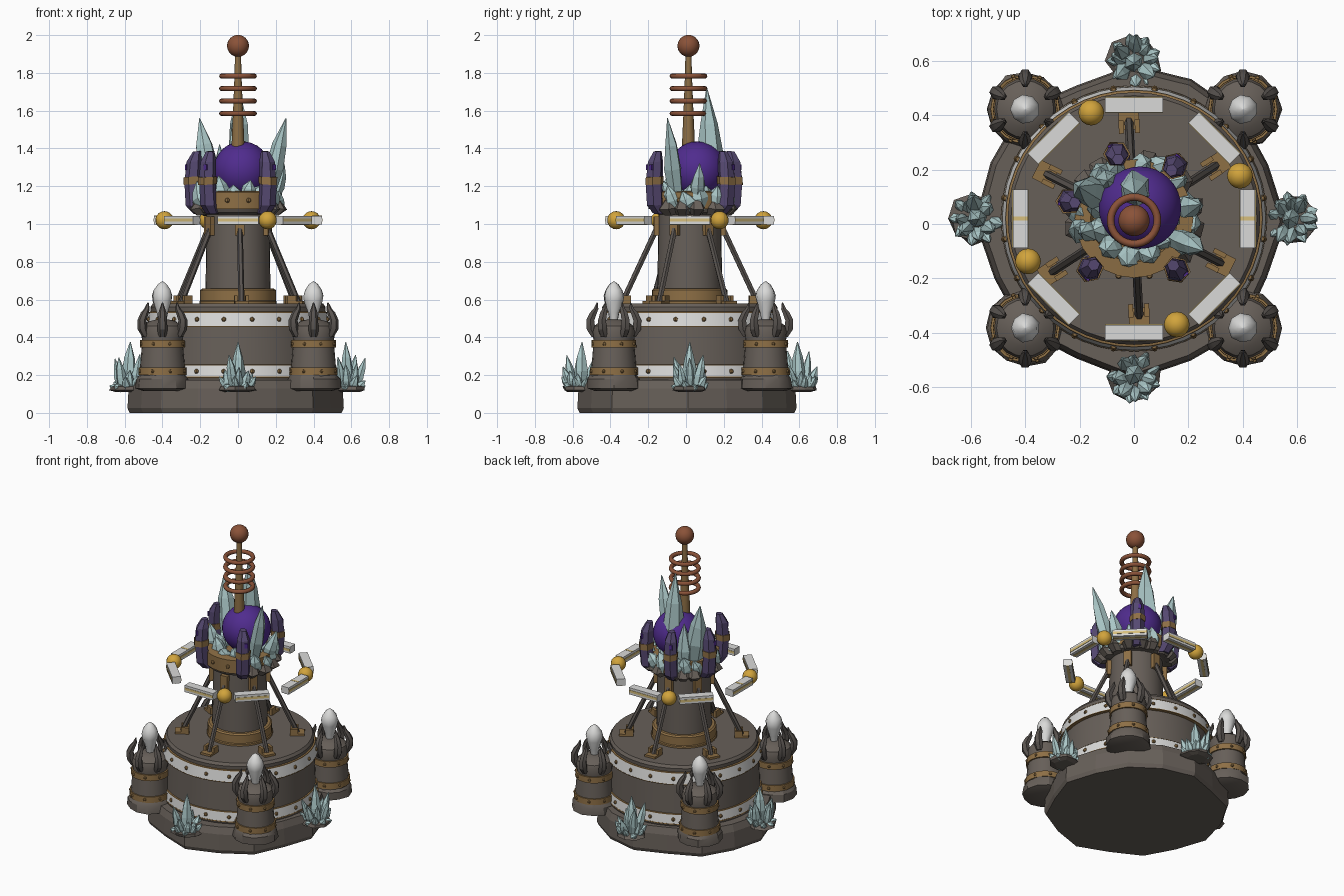
import bpy, bmesh, random
from math import sin, cos, pi, radians
from mathutils import Vector, Matrix

random.seed(4)
if "Cube" in bpy.data.objects:
    bpy.data.objects.remove(bpy.data.objects["Cube"])

COLOURS = {
    "stone": (.135, .115, .099), "dark_iron": (.098, .086, .078), "silver": (.7, .7, .69),
    "bronze": (.27, .16, .06), "gold": (.64, .37, .045), "pale_gold": (.68, .52, .2),
    "copper": (.255, .085, .04), "ice_crystal": (.41, .58, .58), "orb_purple": (.08, .025, .27),
    "prong_purple": (.092, .066, .165),
}
NAMES = list(COLOURS)
MATS = []
for label, rgb in COLOURS.items():
    m = bpy.data.materials.new(label)
    m.use_nodes = True
    m.diffuse_color = (*rgb, 1)
    m.node_tree.nodes["Principled BSDF"].inputs["Base Color"].default_value = (*rgb, 1)
    MATS.append(m)

AXIS = Vector((0, .02, 0))


def polar(r, deg, z, centre=AXIS):
    return centre + Vector((r * cos(radians(deg)), r * sin(radians(deg)), z))


def sweep(bm, pts, radii, n, mats, jitter=0, spin=0.0):
    """Rings of n points along a path; mats is one colour or one per segment."""
    if isinstance(mats, str):
        mats = [mats] * (len(pts) - 1)
    rot = (pts[-1] - pts[0]).to_track_quat('Z', 'Y')
    rings = []
    for p, r in zip(pts, radii):
        ring = []
        for i in range(n):
            a = 2 * pi * i / n + spin
            k = r * (1 + random.uniform(-jitter, jitter))
            ring.append(bm.verts.new(p + rot @ Vector((k * cos(a), k * sin(a), 0))))
        rings.append(ring)
    faces = []
    for lo, hi, c in zip(rings, rings[1:], mats):
        for i in range(n):
            j = (i + 1) % n
            faces.append((bm.faces.new((lo[i], lo[j], hi[j], hi[i])), c))
    faces.append((bm.faces.new(rings[0][::-1]), mats[0]))
    faces.append((bm.faces.new(rings[-1]), mats[-1]))
    for f, c in faces:
        f.material_index = NAMES.index(c)


def lathe(bm, profile, n, mats, centre=AXIS, jitter=0):
    sweep(bm, [centre + Vector((0, 0, z)) for r, z in profile], [r for r, z in profile], n, mats, jitter)


def paint(verts, c):
    for f in {f for v in verts for f in v.link_faces}:
        f.material_index = NAMES.index(c)


def box(bm, centre, size, deg, c):
    mtx = Matrix.Translation(centre) @ Matrix.Rotation(radians(deg), 4, 'Z') @ Matrix.Diagonal((*size, 1))
    paint(bmesh.ops.create_cube(bm, size=1, matrix=mtx)["verts"], c)


def ball(bm, centre, r, c, seg=8):
    paint(bmesh.ops.create_uvsphere(bm, u_segments=seg, v_segments=seg // 2 + 1, radius=r,
                                    matrix=Matrix.Translation(centre))["verts"], c)


def crystal(bm, base, tip, r):
    sweep(bm, [base, base.lerp(tip, .4), base.lerp(tip, .68), tip],
          [r * .75, r, r * .75, .002], 6, "ice_crystal", .15, random.random())


def finish(bm, name, smooth=30):
    bmesh.ops.recalc_face_normals(bm, faces=bm.faces)
    mesh = bpy.data.meshes.new(name)
    bm.to_mesh(mesh)
    bm.free()
    for m in MATS:
        mesh.materials.append(m)
    ob = bpy.data.objects.new(name, mesh)
    bpy.context.collection.objects.link(ob)
    if smooth:
        bpy.ops.object.select_all(action='DESELECT')
        ob.select_set(True)
        bpy.context.view_layer.objects.active = ob
        bpy.ops.object.shade_smooth_by_angle(angle=radians(smooth))


# Rough foundation slab, one radius per corner
bm = bmesh.new()
corners = (.565, .54, .56, .565, .575, .54, .58, .565, .58, .55, .57, .545, .585, .555, .57, .535)
outline = [polar(r, i * 22.5, 0, Vector((-.005, .01, 0))) for i, r in enumerate(corners)]
rings = [[bm.verts.new((p.x * k, p.y * k, z)) for p in outline]
         for k, z in ((.98, 0), (1, .025), (.99, .13), (.96, .175))]
for lo, hi in zip(rings, rings[1:]):
    for i in range(len(corners)):
        bm.faces.new((lo[i - 1], lo[i], hi[i], hi[i - 1]))
bm.faces.new(rings[0])
bm.faces.new(rings[-1])
finish(bm, "foundation_slab", 0)

# Drum with sloping silver bands and thin bronze trims
bm = bmesh.new()
lathe(bm, [(.478, .15), (.488, .185), (.489, .187), (.488, .192), (.487, .192), (.48, .25), (.481, .25),
           (.48, .254), (.472, .256), (.464, .455), (.485, .456), (.485, .461), (.484, .461), (.472, .53),
           (.473, .53), (.472, .535), (.462, .537), (.464, .56), (.452, .578)], 48,
      ["stone"] + ["bronze"] * 3 + ["silver"] + ["bronze"] * 3 + ["stone"] + ["bronze"] * 3
      + ["silver"] + ["bronze"] * 3 + ["stone"] * 2)
for i in range(20):
    for r, z in ((.477, .495), (.483, .22)):
        ball(bm, polar(r, i * 18 + 9, z), .0125, "bronze")
finish(bm, "drum")

# Column and foot ring
bm = bmesh.new()
lathe(bm, [(.205, .57), (.205, .59), (.2, .595), (.2, .65), (.19, .658), (.172, .658), (.165, 1.08)], 32,
      ["bronze"] * 5 + ["stone"])
finish(bm, "column")

# Six braces with brackets at both ends
bm = bmesh.new()
for i in range(6):
    a = 33 + 60 * i
    sweep(bm, [polar(.36, a, .58), polar(.155, a, 1.02)], [.016, .016], 6, "dark_iron")
    box(bm, polar(.365, a, .577), (.075, .075, .03), a, "bronze")
    for side in (-5, 5):
        box(bm, polar(.34, a + side, .6), (.05, .018, .045), a, "bronze")
    box(bm, polar(.175, a, .99), (.03, .05, .1), a, "bronze")
finish(bm, "braces", 0)

# Corner pillars with bands, claws and pale gems
for sx, side in ((-1, "right"), (1, "left")):
    for sy, end in ((-1, "front"), (1, "back")):
        c = AXIS + Vector((.4 * sx, .402 * sy, 0))
        bm = bmesh.new()
        lathe(bm, [(.1, .115), (.142, .13), (.138, .18), (.124, .2)], 12, "stone", c, .05)
        lathe(bm, [(.122, .19), (.122, .2), (.128, .2), (.127, .24), (.119, .24), (.11, .345), (.119, .345),
                   (.118, .385), (.108, .385), (.114, .43), (.105, .46), (.07, .485), (.03, .495)], 20,
              ["stone"] + ["bronze"] * 3 + ["stone"] + ["bronze"] * 3 + ["stone"] * 4, c)
        for i in range(8):
            for r, z in ((.126, .22), (.117, .365)):
                ball(bm, polar(r, i * 45 + 20, z, c), .01, "bronze", 6)
        for i in range(6):
            a = i * 60 + 30
            path = ((.1, .4), (.12, .44), (.125, .49), (.108, .53), (.095, .55), (.088, .585))
            sweep(bm, [polar(r, a, z, c) for r, z in path], [.02, .027, .024, .021, .015, .003], 6, "dark_iron")
        finish(bm, f"pillar_{end}_{side}")
        bm = bmesh.new()
        lathe(bm, [(.018, .47), (.03, .53), (.05, .59), (.054, .62), (.045, .65), (.025, .68), (.002, .697)], 9,
              "silver", c, .04)
        finish(bm, f"gem_{end}_{side}", 50)

# Crystal outcrops on the four slab edges
for i, name in enumerate(("left", "back", "right", "front")):
    bm = bmesh.new()
    c = polar(.58, i * 90, 0)
    lathe(bm, [(.06, .11), (.095, .12), (.085, .14), (.05, .15)], 9, "stone", c, .15)
    crystal(bm, c + Vector((0, 0, .12)), polar(.57, i * 90, .375), .036)
    for k in range(8):
        a = k * 45 + random.uniform(-14, 14)
        crystal(bm, polar(.04, a, .12, c), polar(random.uniform(.065, .1), a, random.uniform(.19, .33), c),
                random.uniform(.022, .03))
    for k in range(9):
        a = k * 40 + 20
        crystal(bm, polar(.05, a, .125, c), polar(.1, a, random.uniform(.14, .2), c), .022)
    finish(bm, "crystal_outcrop_" + name, 0)

# Floating ring of inlaid bars with gold balls
bm = bmesh.new()
for i in range(8):
    a = i * 45
    box(bm, polar(.418, a, 1.02), (.055, .215, .046), a, "silver")
    for r in (.39, .446):
        box(bm, polar(r, a, 1.02), (.004, .213, .016), a, "pale_gold")
    box(bm, polar(.418, a, .997), (.018, .213, .004), a, "pale_gold")
for a in (0, 180):
    box(bm, polar(.418, a, 1.043), (.055, .014, .003), a, "pale_gold")
finish(bm, "floating_bars", 0)
bm = bmesh.new()
for i in range(4):
    ball(bm, polar(.42, 22 + 90 * i, 1.02), .048, "gold", 16)
finish(bm, "floating_balls", 40)

# Crown collar
bm = bmesh.new()
lathe(bm, [(.165, 1.05), (.2, 1.06), (.21, 1.08), (.218, 1.08), (.218, 1.17), (.16, 1.175), (.15, 1.14)],
      24, ["stone"] * 2 + ["bronze"] * 4)
for i in range(12):
    ball(bm, polar(.218, i * 30 + 15, 1.125), .013, "bronze")
finish(bm, "crown_collar")

# Stone and crystal crust that breaks over the collar
bm = bmesh.new()
for k in range(11):
    a = -30 + k * 22 + random.uniform(-5, 5)
    sweep(bm, [polar(.185, a, 1.05), polar(.212, a, 1.085), polar(.2, a, 1.13)], [.035, .05, .03], 6, "stone", .2)
    crystal(bm, polar(.18, a + 9, 1.08), polar(random.uniform(.2, .245), a, random.uniform(1.15, 1.25)), .048)
for k in range(11):
    a = k * 360 / 11
    crystal(bm, polar(.12, a, 1.12), polar(random.uniform(.15, .175), a, random.uniform(1.2, 1.28)), .045)
finish(bm, "crown_crust", 0)

# Tall crown crystals
bm = bmesh.new()
for a, r0, r1, top, w in ((150, .15, .235, 1.56, .06), (-25, .16, .28, 1.56, .046), (88, .12, .09, 1.72, .065),
                          (12, .18, .25, 1.32, .04), (195, .16, .2, 1.3, .04), (125, .16, .17, 1.42, .045)):
    crystal(bm, polar(r0, a, 1.12), polar(r1, a, top), w)
finish(bm, "crown_crystals", 0)

# Curved prongs with bronze cuffs and glowing chips
bm = bmesh.new()
path = ((.205, 1.055), (.238, 1.1), (.246, 1.21), (.246, 1.21), (.245, 1.25), (.245, 1.25), (.24, 1.33),
        (.225, 1.385))
for a in (52, 105, 165, 229, -50):
    sweep(bm, [polar(r, a, z) for r, z in path], [.035, .046, .046, .05, .05, .045, .041, .022], 6,
          ["prong_purple"] * 2 + ["bronze"] * 3 + ["prong_purple"] * 2, .05, radians(a))
    box(bm, polar(.28, a + 3, 1.3), (.009, .02, .03), a, "orb_purple")
finish(bm, "prongs", 0)

# Glowing orb
bm = bmesh.new()
ball(bm, Vector((.022, .06, 1.285)), .152, "orb_purple", 32)
finish(bm, "orb", 60)

# Mast, coils and finial ball
bm = bmesh.new()
mast = Vector((0, .013, 0))
lathe(bm, [(.036, 1.12), (.033, 1.45), (.026, 1.6), (.018, 1.8), (.016, 1.92)], 12, "bronze", mast)
finish(bm, "mast")
bm = bmesh.new()
ball(bm, mast + Vector((0, 0, 1.943)), .058, "copper", 24)
finish(bm, "finial_ball", 60)
for i in range(4):
    bpy.ops.mesh.primitive_torus_add(location=mast + Vector((0, 0, 1.585 + .066 * i)), major_radius=.086,
                                     minor_radius=.014, major_segments=32, minor_segments=8)
    ring = bpy.context.object
    ring.name = f"coil_{i + 1}"
    ring.data.materials.append(MATS[NAMES.index("copper")])
    bpy.ops.object.shade_smooth_by_angle(angle=radians(60))
